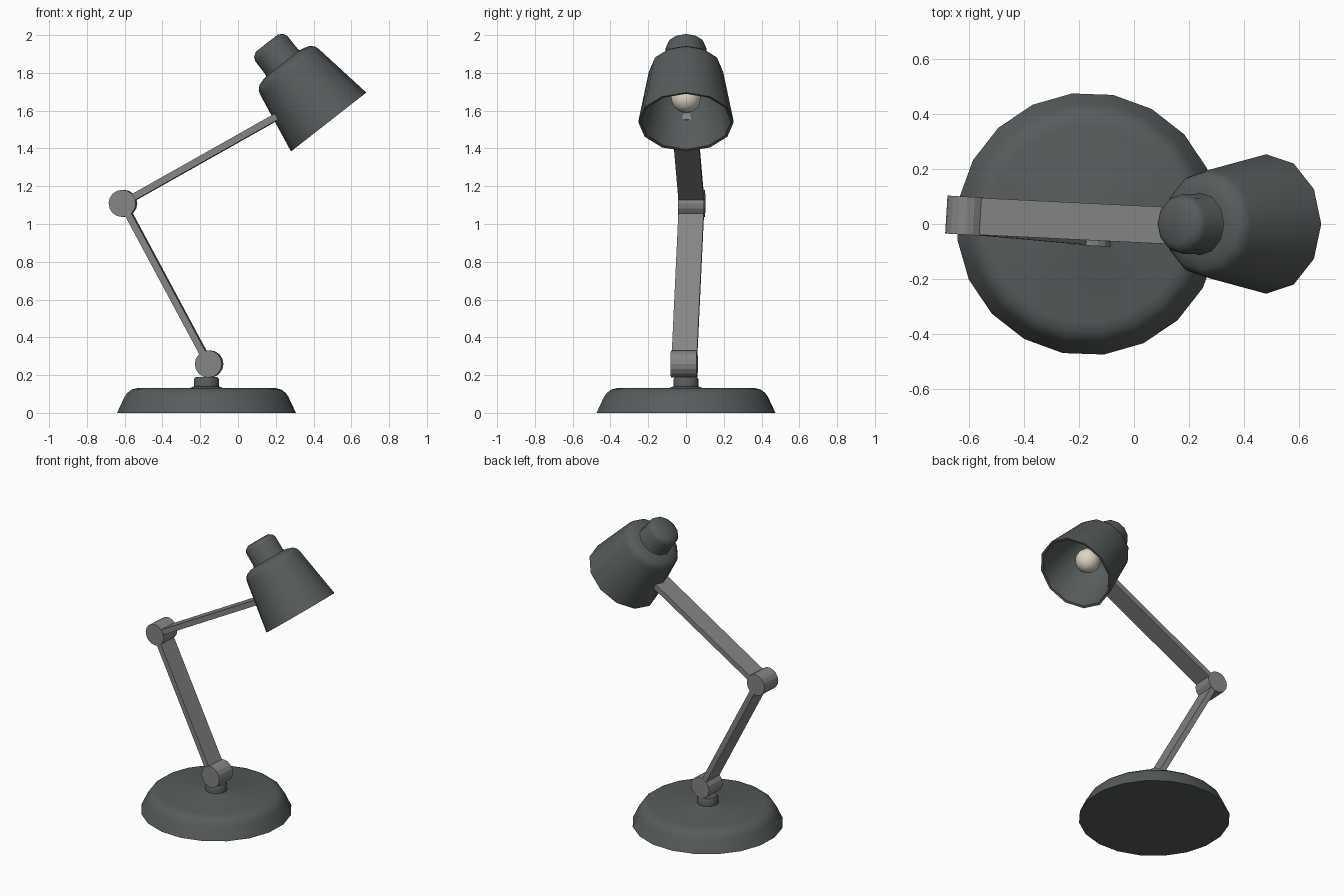
import bpy, bmesh, math
from mathutils import Vector, Matrix

if "Cube" in bpy.data.objects:
    bpy.data.objects.remove(bpy.data.objects["Cube"])


def material(name, r, g, b):
    m = bpy.data.materials.new(name)
    m.diffuse_color = (r, g, b, 1)
    m.use_nodes = True
    m.node_tree.nodes["Principled BSDF"].inputs["Base Color"].default_value = m.diffuse_color
    return m


SLATE = material("dark slate", 0.095, 0.106, 0.106)
GREY = material("mid grey", 0.235, 0.235, 0.235)
CREAM = material("warm cream", 0.72, 0.67, 0.54)


def finish(bm, name, mat, matrix, smooth=None):
    bmesh.ops.recalc_face_normals(bm, faces=bm.faces[:])
    me = bpy.data.meshes.new(name)
    bm.to_mesh(me)
    bm.free()
    me.materials.append(mat)
    ob = bpy.data.objects.new(name, me)
    bpy.context.collection.objects.link(ob)
    ob.matrix_world = matrix
    if smooth:
        bpy.ops.object.select_all(action='DESELECT')
        ob.select_set(True)
        bpy.context.view_layer.objects.active = ob
        bpy.ops.object.shade_smooth_by_angle(angle=math.radians(smooth))
    return ob


def lathe(name, profile, sides, mat, matrix, offset=0.0, smooth=50):
    """Revolve (radius, height) points about local z."""
    bm = bmesh.new()
    rings = []
    for r, z in profile:
        if r == 0:
            rings.append([bm.verts.new((0, 0, z))] * sides)
        else:
            angles = [offset + 2 * math.pi * i / sides for i in range(sides)]
            rings.append([bm.verts.new((r * math.cos(a), r * math.sin(a), z)) for a in angles])
    for lo, hi in zip(rings, rings[1:]):
        for i in range(sides):
            j = (i + 1) % sides
            bm.faces.new(list(dict.fromkeys((lo[i], lo[j], hi[j], hi[i]))))
    return finish(bm, name, mat, matrix, smooth)


SIDE = Matrix.Rotation(math.radians(-3.5), 3, 'Z') @ Vector((0, 1, 0))
WIDTH = 0.138


def frame(origin, z_axis, hint):
    """Placement with local z along z_axis and local y near hint."""
    z = z_axis.normalized()
    x = hint.cross(z).normalized()
    m = Matrix((x, z.cross(x), z)).transposed().to_4x4()
    return Matrix.Translation(origin) @ m


def bar(name, p, q):
    bm = bmesh.new()
    bmesh.ops.create_cube(bm, size=1)
    bmesh.ops.scale(bm, vec=(0.036, WIDTH - 0.004, (q - p).length), verts=bm.verts)
    finish(bm, name, GREY, frame((p + q) / 2, q - p, SIDE))


def joint(name, p):
    bm = bmesh.new()
    bmesh.ops.create_cone(bm, cap_ends=True, segments=16, radius1=0.072,
                          radius2=0.072, depth=WIDTH)
    finish(bm, name, GREY, frame(p, SIDE, Vector((0, 0, 1))))


# Weighted base with a short neck
lathe("base", [(0, 0), (0.477, 0), (0.437, 0.085), (0.422, 0.106), (0.398, 0.124),
               (0.36, 0.133), (0.085, 0.133), (0.067, 0.14), (0.067, 0.178),
               (0.058, 0.19), (0, 0.19)],
      20, SLATE, Matrix.Translation((-0.167, 0, 0)), math.radians(7))

# Two arms and their pivots
pivot = Vector((-0.153, -0.01, 0.259))
elbow = Vector((-0.609, 0.03, 1.109))
joint("lower_joint", pivot)
joint("elbow_joint", elbow)
bar("lower_arm", pivot, elbow)
bar("upper_arm", elbow, Vector((0.207, -0.01, 1.569)))

# Tilted shade: inner wall, rim, outer wall, cap
head = Matrix.Translation((0.48, 0, 1.54)) @ Matrix.Rotation(math.radians(-38), 4, 'Y')
lathe("shade", [(0, 0.365), (0.14, 0.365), (0.175, 0.335), (0.238, 0.003), (0.253, 0),
                (0.197, 0.335), (0.189, 0.36), (0.168, 0.38), (0.135, 0.39),
                (0.113, 0.394), (0.109, 0.405), (0.108, 0.495), (0.099, 0.514),
                (0.075, 0.53), (0, 0.531)],
      12, SLATE, head)

# Bulb and socket
lathe("bulb_socket", [(0, 0.22), (0.045, 0.22), (0.045, 0.37), (0, 0.37)], 12, SLATE, head)
lathe("bulb", [(0, 0.083)] +
      [(0.08 * math.sin(a), 0.163 - 0.08 * math.cos(a))
       for a in (math.pi * k / 8 for k in range(1, 8))] + [(0, 0.243)],
      16, CREAM, head)
